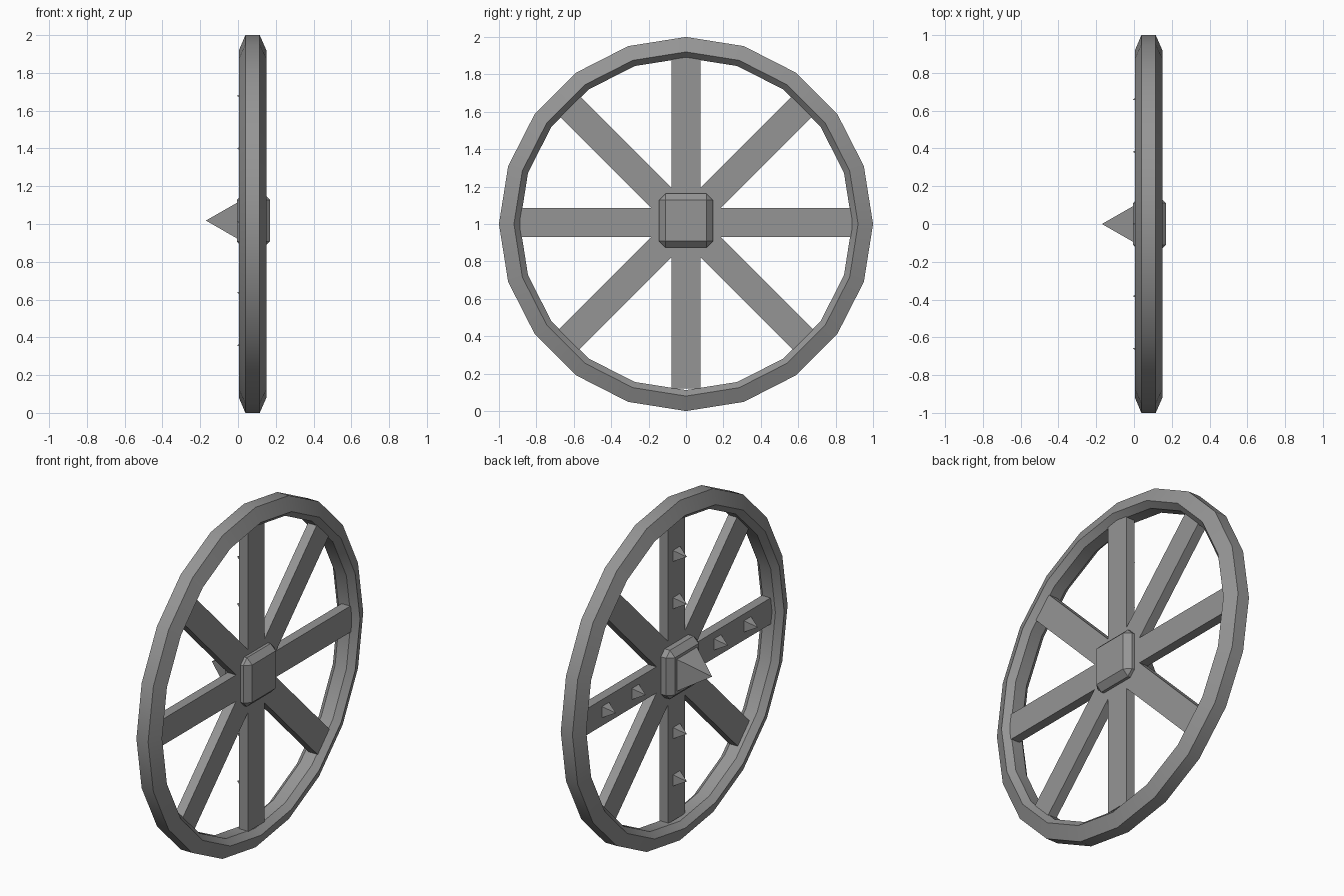
import bpy, bmesh, math
from mathutils import Matrix

if "Cube" in bpy.data.objects:
    bpy.data.objects.remove(bpy.data.objects["Cube"])

GREY = bpy.data.materials.new("dark_grey")
GREY.diffuse_color = (0.3, 0.3, 0.3, 1)
GREY.use_nodes = True
GREY.node_tree.nodes["Principled BSDF"].inputs["Base Color"].default_value = GREY.diffuse_color


def finish(name, bm, smooth=False):
    bmesh.ops.recalc_face_normals(bm, faces=bm.faces)
    if smooth:  # smooth faces, sharp edges over 30 degrees
        for f in bm.faces:
            f.smooth = True
        for e in bm.edges:
            e.smooth = e.calc_face_angle(0) < math.radians(30)
    me = bpy.data.meshes.new(name)
    bm.to_mesh(me)
    bm.free()
    me.materials.append(GREY)
    ob = bpy.data.objects.new(name, me)
    bpy.context.collection.objects.link(ob)
    return ob


def box(name, size, loc, angle=0.0, bevel=0.0):
    bm = bmesh.new()
    m = (Matrix.Translation(loc) @ Matrix.Rotation(angle, 4, 'X')
         @ Matrix.Diagonal((*size, 1)))
    bmesh.ops.create_cube(bm, size=1, matrix=m)
    if bevel:
        bmesh.ops.bevel(bm, geom=bm.edges[:], offset=bevel, segments=1,
                        profile=0.5, affect='EDGES')
    return finish(name, bm)


def spike(name, x_base, x_tip, width, y, z):
    # square pyramid pointing to -x
    bm = bmesh.new()
    h = width / 2
    base = [bm.verts.new((x_base, y + a * h, z + b * h))
            for a, b in ((-1, -1), (1, -1), (1, 1), (-1, 1))]
    tip = bm.verts.new((x_tip, y, z))
    bm.faces.new(base)
    for i in range(4):
        bm.faces.new((base[i], base[(i + 1) % 4], tip))
    return finish(name, bm)


# Rim: six-sided section (x, radius) swept round 20 steps
SECTION = [(0.039, 1.0), (0.115, 1.0), (0.150, 0.92),
           (0.114, 0.888), (0.040, 0.888), (0.005, 0.92)]
N = 20
bm = bmesh.new()
rings = []
for i in range(N):
    a = 2 * math.pi * i / N
    rings.append([bm.verts.new((x, r * math.cos(a), 1 + r * math.sin(a)))
                  for x, r in SECTION])
for i in range(N):
    p, q = rings[i], rings[(i + 1) % N]
    for j in range(6):
        k = (j + 1) % 6
        bm.faces.new((p[j], p[k], q[k], q[j]))
finish("rim", bm, smooth=True)

# Spokes: four full-width bars crossing at the hub
for i in range(4):
    box(f"spoke_bar_{i + 1}", (0.056, 1.775, 0.154), (0.09, 0, 1.008),
        i * math.pi / 4)

# Hub block with chamfered edges, and its large spike
HUB_Z = 1.018
box("hub", (0.175, 0.288, 0.288), (0.0815, 0, HUB_Z), bevel=0.034)
spike("hub_spike", -0.004, -0.17, 0.19, 0, HUB_Z)

# Small studs on the upright and level spokes
for d in (-0.66, -0.382, 0.382, 0.66):
    spike("stud_upright", 0.062, -0.006, 0.066, 0, HUB_Z + d)
    spike("stud_level", 0.062, -0.006, 0.066, d, HUB_Z - 0.006)
